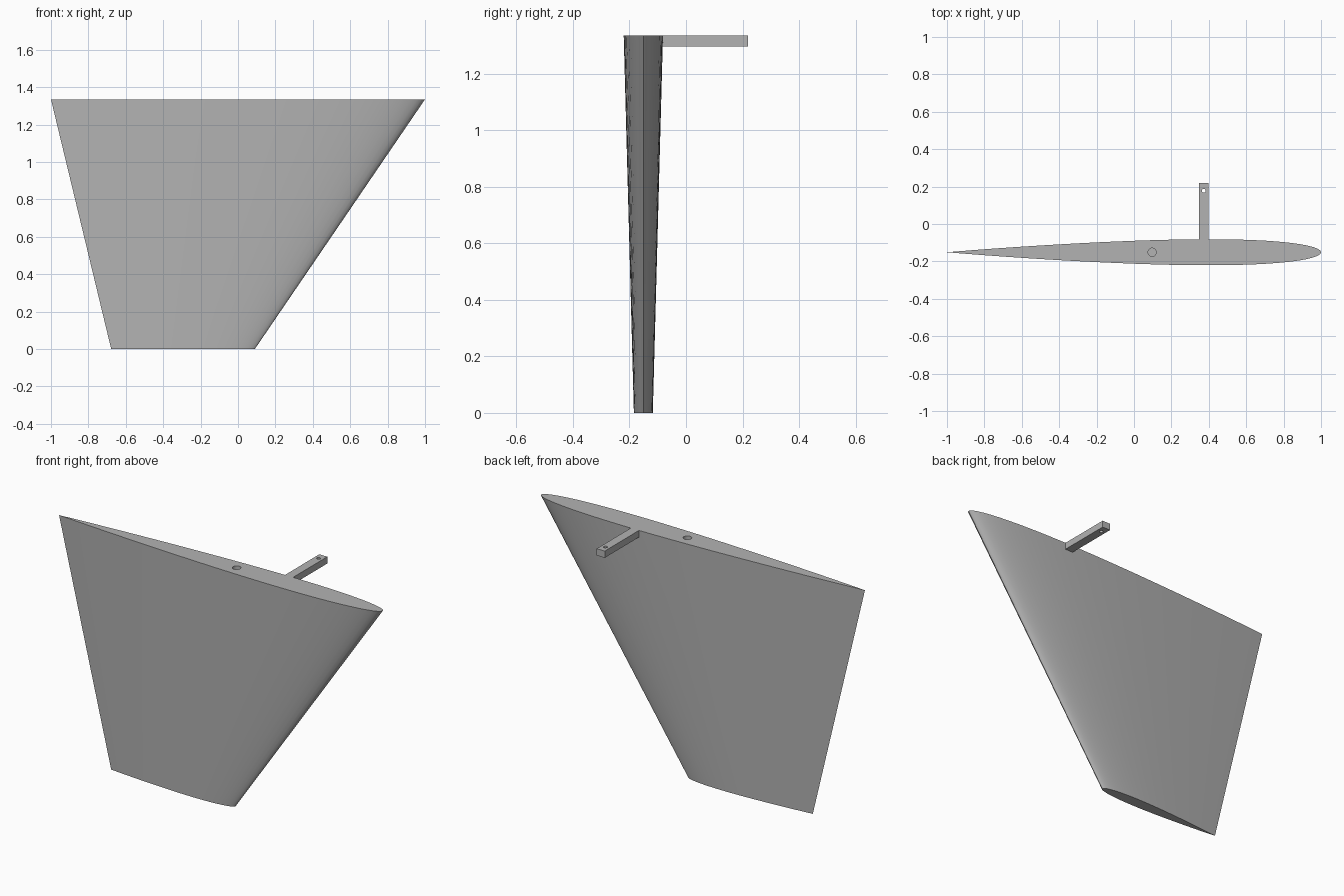
import bpy
import bmesh
import math

default = bpy.data.objects.get("Cube")
if default:
    bpy.data.objects.remove(default, do_unlink=True)

HEIGHT = 1.335
CENTRE_Y = -0.151

grey = bpy.data.materials.new("plain grey")
grey.use_nodes = True
colour = (0.45, 0.45, 0.45, 1)
grey.diffuse_color = colour
grey.node_tree.nodes["Principled BSDF"].inputs["Base Color"].default_value = colour


def section(lead, trail, thickness, z, steps=32):
    """Symmetric aerofoil loop, running from the tail over one side and back."""
    def half(t):
        return 5 * thickness * (0.2969 * math.sqrt(t) - 0.126 * t - 0.3516 * t**2
                                + 0.2843 * t**3 - 0.1036 * t**4)
    loop = []
    for i in range(2 * steps):
        angle = math.pi * i / steps
        t = (1 + math.cos(angle)) / 2
        side = 1 if i < steps else -1
        y = 0 if i in (0, steps) else side * half(t)
        loop.append((lead + (trail - lead) * t, CENTRE_Y + y, z))
    return loop


def finish(bm, name):
    bmesh.ops.recalc_face_normals(bm, faces=bm.faces)
    mesh = bpy.data.meshes.new(name)
    bm.to_mesh(mesh)
    bm.free()
    mesh.materials.append(grey)
    obj = bpy.data.objects.new(name, mesh)
    bpy.context.collection.objects.link(obj)
    return obj


def box(name, low, high):
    bm = bmesh.new()
    bmesh.ops.create_cube(bm, size=1)
    for v in bm.verts:
        v.co = [(a + b) / 2 + c * (b - a) for a, b, c in zip(low, high, v.co)]
    return finish(bm, name)


def pin(name, x, y, radius, bottom):
    """Upright cylinder that reaches past the top of the fin."""
    bm = bmesh.new()
    bmesh.ops.create_cone(bm, cap_ends=True, segments=32, radius1=radius,
                          radius2=radius, depth=HEIGHT + 0.1 - bottom)
    bmesh.ops.translate(bm, verts=bm.verts, vec=(x, y, (HEIGHT + 0.1 + bottom) / 2))
    return finish(bm, name)


def combine(target, tool, operation):
    mod = target.modifiers.new(operation.lower(), "BOOLEAN")
    mod.operation = operation
    mod.solver = "EXACT"
    mod.object = tool
    bpy.context.view_layer.objects.active = target
    bpy.ops.object.modifier_apply(modifier=mod.name)
    bpy.data.objects.remove(tool, do_unlink=True)


# Tapered fin, lofted between the small foot and the wide top
bm = bmesh.new()
foot = [bm.verts.new(p) for p in section(0.09, -0.678, 0.067, 0)]
top = [bm.verts.new(p) for p in section(1.0, -1.0, 0.139, HEIGHT)]
for i in range(len(foot)):
    j = (i + 1) % len(foot)
    bm.faces.new((foot[i], foot[j], top[j], top[i]))
bm.faces.new(foot)
bm.faces.new(top)
fin = finish(bm, "fin")

# Control arm flush with the top, then the pivot socket and the arm's hole
combine(fin, box("arm", (0.348, CENTRE_Y, HEIGHT - 0.038), (0.398, 0.22, HEIGHT)), "UNION")
combine(fin, pin("pivot_cutter", 0.097, CENTRE_Y, 0.022, 0.7), "DIFFERENCE")
combine(fin, pin("arm_cutter", 0.373, 0.178, 0.01, HEIGHT - 0.1), "DIFFERENCE")

# Smooth skin with crisp rims
bpy.ops.object.select_all(action="DESELECT")
fin.select_set(True)
bpy.context.view_layer.objects.active = fin
bpy.ops.object.shade_smooth_by_angle(angle=math.radians(30))
